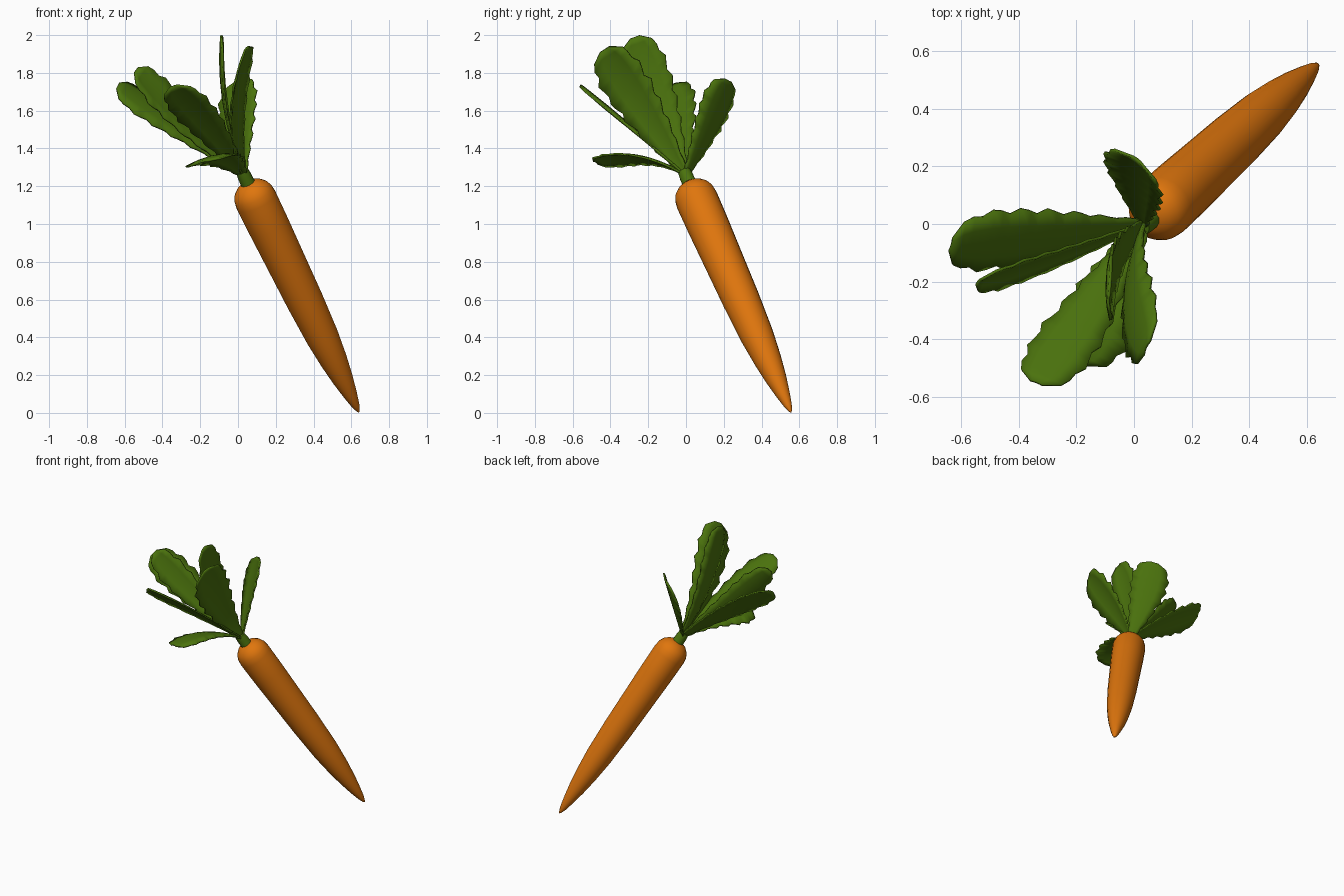
import bpy, bmesh, math, random
from mathutils import Vector

if "Cube" in bpy.data.objects:
    bpy.data.objects.remove(bpy.data.objects["Cube"])

random.seed(4)


def material(name, rgb):
    m = bpy.data.materials.new(name)
    m.diffuse_color = (*rgb, 1)
    m.use_nodes = True
    m.node_tree.nodes["Principled BSDF"].inputs["Base Color"].default_value = m.diffuse_color
    return m


orange = material("carrot orange", (0.74, 0.18, 0.004))
green = material("leaf green", (0.07, 0.17, 0.004))


def finish(bm, name, mat, angle):
    bmesh.ops.recalc_face_normals(bm, faces=bm.faces)
    me = bpy.data.meshes.new(name)
    bm.to_mesh(me)
    bm.free()
    ob = bpy.data.objects.new(name, me)
    bpy.context.collection.objects.link(ob)
    me.materials.append(mat)
    bpy.ops.object.select_all(action='DESELECT')
    ob.select_set(True)
    bpy.context.view_layer.objects.active = ob
    bpy.ops.object.shade_smooth_by_angle(angle=math.radians(angle))
    return ob


# axis of the tilted root, crown to tip
CROWN = Vector((0.06, 0.025, 1.2))
TIP = Vector((0.64, 0.556, 0.003))
D = (TIP - CROWN).normalized()
U = D.cross(Vector((0, 0, 1))).normalized()
V = D.cross(U)


def lathe(name, profile, mat, n):
    """Rings of (distance along the axis, radius), closed at both ends."""
    bm = bmesh.new()
    rings = []
    for t, r in profile:
        rings.append([bm.verts.new(CROWN + D * t + (U * math.cos(a) + V * math.sin(a)) * r)
                      for a in (2 * math.pi * i / n for i in range(n))])
    for a, b in zip(rings, rings[1:]):
        for i in range(n):
            bm.faces.new((a[i], a[(i + 1) % n], b[(i + 1) % n], b[i]))
    bm.faces.new(rings[0])
    bm.faces.new(rings[-1])
    return finish(bm, name, mat, 40)


L = (TIP - CROWN).length
lathe("root", [(-0.022, 0.036), (-0.004, 0.07), (0.02, 0.094), (0.05, 0.108), (0.09, 0.113),
               (0.25, 0.111), (0.48, 0.105), (0.72, 0.099), (0.95, 0.088), (1.1, 0.073),
               (1.22, 0.056), (1.32, 0.037), (1.39, 0.021), (L - 0.01, 0.009), (L, 0.002)],
      orange, 24)
lathe("stem", [(0.0, 0.042), (-0.03, 0.038), (-0.06, 0.038), (-0.095, 0.034)], green, 12)

# half-width of a leaf along its length
OUTLINE = [(0, 0.18), (0.12, 0.32), (0.3, 0.6), (0.5, 0.85), (0.68, 1), (0.82, 1),
           (0.92, 0.84), (0.97, 0.6), (1, 0.25)]


def half_width(t):
    for (a, wa), (b, wb) in zip(OUTLINE, OUTLINE[1:]):
        if t <= b:
            return wa + (wb - wa) * (t - a) / (b - a)
    return OUTLINE[-1][1]


def leaf(name, tip, side, width, bow, cup=0.15):
    """Curved blade from the stem to its tip, notched along both edges."""
    base = CROWN - D * 0.07
    tip = Vector(tip)
    axis = (tip - base).normalized()
    w = Vector(side)
    w = (w - axis * w.dot(axis)).normalized()
    bow = Vector(bow)
    nrm = axis.cross(w)
    if nrm.dot(bow) < 0:
        nrm = -nrm
    bm = bmesh.new()
    rows = []
    n = 21
    for k in range(n + 1):
        t = k / n
        h = half_width(t) * width / 2
        c = base.lerp(tip, t) + bow * 4 * t * (1 - t)
        row = []
        for s in (-1, -0.5, 0, 0.5, 1):
            # saw-tooth on the outer edge only, so the blade itself stays smooth
            jag = 0.9 + 0.08 * (k % 3) + random.uniform(-0.03, 0.03) if abs(s) == 1 else 1
            row.append(bm.verts.new(c + w * h * s * jag - nrm * h * cup * s * s))
        rows.append(row)
    for a, b in zip(rows, rows[1:]):
        for i in range(4):
            bm.faces.new((a[i], a[i + 1], b[i + 1], b[i]))
    ob = finish(bm, name, green, 60)
    mod = ob.modifiers.new("thickness", 'SOLIDIFY')
    mod.thickness = 0.01
    mod.offset = 0
    return ob


# name, tip, width direction, width, mid-length bow
LEAVES = [
    ("leaf_left_outer", (-0.635, -0.075, 1.735), (0.3, 0.85, 0.45), 0.24, (0, -0.01, 0.02)),
    ("leaf_left_inner", (-0.54, -0.2, 1.815), (0.5, 0.55, 0.65), 0.18, (-0.01, -0.01, -0.01)),
    ("leaf_front_left", (-0.34, -0.55, 1.73), (1, -0.42, 0.36), 0.22, (0, -0.01, 0.02)),
    ("leaf_front_low", (-0.19, -0.48, 1.33), (1, -0.35, 0.24), 0.26, (-0.01, 0, 0.06)),
    ("leaf_front_tall", (0.04, -0.43, 1.925), (0.35, 0.75, 0.52), 0.26, (-0.05, 0, 0)),
    ("leaf_top", (-0.09, -0.27, 1.99), (0, 0.94, 0.34), 0.22, (-0.045, 0, 0)),
    ("leaf_back", (0.01, 0.225, 1.76), (0.8, -0.6, 0.27), 0.25, (-0.01, 0.01, 0)),
]
for spec in LEAVES:
    leaf(*spec)
